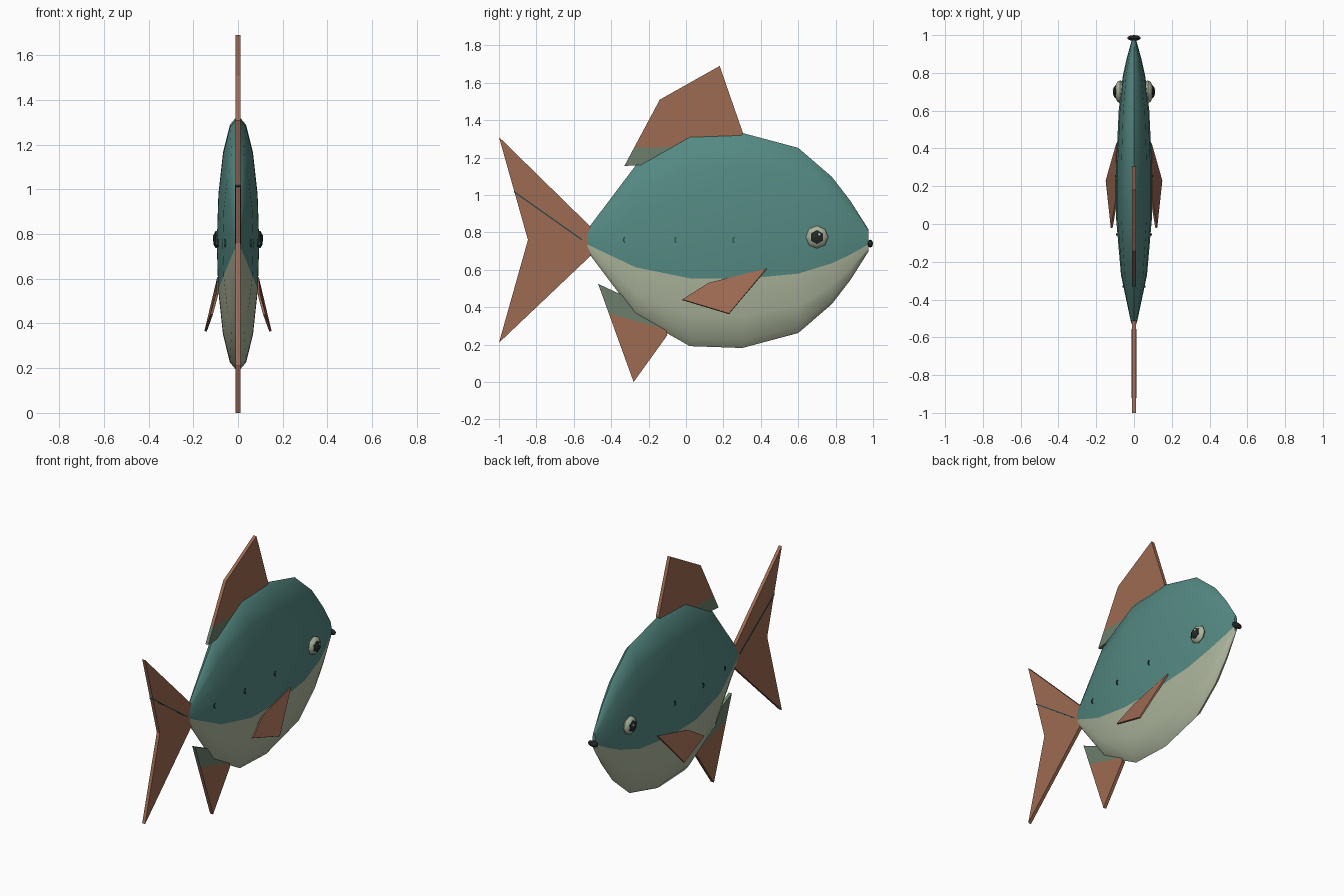
import bpy, bmesh, math
from mathutils import Vector

if "Cube" in bpy.data.objects:
    bpy.data.objects.remove(bpy.data.objects["Cube"])


def material(name, rgb):
    m = bpy.data.materials.new(name)
    m.diffuse_color = (*rgb, 1)
    m.use_nodes = True
    m.node_tree.nodes["Principled BSDF"].inputs["Base Color"].default_value = m.diffuse_color
    return m


TEAL = material("teal scales", (0.09, 0.25, 0.225))
BELLY = material("pale belly", (0.41, 0.46, 0.33))
FIN = material("copper fin", (0.34, 0.145, 0.085))
ROOT = material("grey green fin root", (0.15, 0.21, 0.15))
DARK = material("near black", (0.017, 0.022, 0.02))
MARK = material("dark teal mark", (0.02, 0.06, 0.058))
WHITE = material("eye glint", (0.8, 0.82, 0.8))


def finish(bm, name, mats, smooth=None):
    bmesh.ops.recalc_face_normals(bm, faces=bm.faces)
    me = bpy.data.meshes.new(name)
    bm.to_mesh(me)
    bm.free()
    ob = bpy.data.objects.new(name, me)
    bpy.context.collection.objects.link(ob)
    for m in mats:
        me.materials.append(m)
    if smooth:
        bpy.ops.object.select_all(action='DESELECT')
        ob.select_set(True)
        bpy.context.view_layer.objects.active = ob
        bpy.ops.object.shade_smooth_by_angle(angle=math.radians(smooth))
    return ob


def slab(name, corners, offset, mats, cut=None):
    """Thick plate from 3D corners; beyond the cut plane it takes the second colour."""
    bm = bmesh.new()
    off = Vector(offset)
    a = [bm.verts.new(Vector(c) + off) for c in corners]
    b = [bm.verts.new(Vector(c) - off) for c in corners]
    bm.faces.new(a)
    bm.faces.new(b[::-1])
    n = len(a)
    for i in range(n):
        j = (i + 1) % n
        bm.faces.new((a[j], a[i], b[i], b[j]))
    if cut:
        co, no = Vector(cut[0]), Vector(cut[1])
        bmesh.ops.bisect_plane(bm, geom=bm.verts[:] + bm.edges[:] + bm.faces[:],
                               plane_co=co, plane_no=no)
        for f in bm.faces:
            f.material_index = int((f.calc_center_median() - co).dot(no) > 0)
    return finish(bm, name, mats)


def flat_fin(name, outline, mats, cut=None, half=0.011):
    return slab(name, [(0, y, z) for y, z in outline], (half, 0, 0), mats, cut)


def ball(name, centre, size, mat, u=8, v=6):
    """Squashed sphere with its poles along x."""
    bm = bmesh.new()
    bmesh.ops.create_uvsphere(bm, u_segments=u, v_segments=v, radius=1)
    for p in bm.verts:
        x, y, z = p.co
        p.co = Vector(centre) + Vector((z * size[0], x * size[1], y * size[2]))
    return finish(bm, name, [mat], 40)


# body: lofted oval rings (y, half width, half height)
rings = [(-0.53, 0.012, 0.06), (-0.515, 0.017, 0.075), (-0.27, 0.069, 0.40),
         (0.02, 0.094, 0.565), (0.30, 0.095, 0.575), (0.60, 0.081, 0.495),
         (0.78, 0.06, 0.34), (0.88, 0.038, 0.21), (0.975, 0.011, 0.06)]
half_angles = [90, 67.5, 45, 22.5, 0, -21, -45, -67.5, -90]
angles = half_angles + [180 - a for a in half_angles[-2:0:-1]]
bm = bmesh.new()
loops = []
for y, w, h in rings:
    loops.append([bm.verts.new((w * math.cos(math.radians(a)), y,
                                0.757 + h * math.sin(math.radians(a)))) for a in angles])
count = len(angles)
for r, s in zip(loops, loops[1:]):
    for i in range(count):
        j = (i + 1) % count
        f = bm.faces.new((r[i], r[j], s[j], s[i]))
        f.material_index = int(5 <= i <= 10)
bm.faces.new(loops[0])
bm.faces.new(loops[-1][::-1])
finish(bm, "body", [TEAL, BELLY], 50)

# fins on the centre line
flat_fin("tail_fin", [(-1, 1.31), (-0.51, 0.83), (-0.51, 0.675), (-1, 0.21), (-0.845, 0.76)],
         [FIN])
flat_fin("dorsal_fin", [(-0.33, 1.155), (-0.14, 1.51), (0.18, 1.69), (0.305, 1.33),
                        (0.25, 1.25), (-0.1, 1.17)],
         [FIN, ROOT], ((0, -0.2, 1.253), (0, 0, -1)))
flat_fin("anal_fin", [(-0.47, 0.525), (-0.28, 0), (-0.1, 0.25), (-0.12, 0.36), (-0.33, 0.46)],
         [FIN, ROOT], ((0, -0.405, 0.365), (0, 0.28, 1)))
# thin ray line on the tail
flat_fin("tail_ray", [(-0.92, 1.022), (-0.555, 0.764), (-0.555, 0.756), (-0.92, 1.014)],
         [MARK], half=0.014)

# mouth
ball("mouth", (0, 0.985, 0.74), (0.036, 0.015, 0.022), DARK)

for side, label in ((1, "right"), (-1, "left")):
    # pectoral fin, splayed outwards
    slab("pectoral_fin_" + label,
         [(side * x, y, z) for x, y, z in ((0.088, 0.43, 0.605), (0.145, 0.23, 0.365),
                                           (0.118, -0.02, 0.44), (0.094, 0.12, 0.528))],
         (side * 0.005, 0, 0.002), [FIN])
    # eye, pupil and glint
    ball("eye_" + label, (side * 0.073, 0.70, 0.775), (0.03, 0.061, 0.061), BELLY)
    ball("pupil_" + label, (side * 0.095, 0.70, 0.775), (0.017, 0.04, 0.04), DARK, 6, 5)
    ball("glint_" + label, (side * 0.108, 0.713, 0.789), (0.005, 0.009, 0.009), WHITE, 6, 4)
    # small curved scale marks along the flank
    for k, (y, x) in enumerate(((-0.33, 0.057), (-0.055, 0.09), (0.255, 0.096))):
        arc = [(0.004, 0.018), (-0.007, 0.009), (-0.007, -0.009), (0.004, -0.018),
               (0.004, -0.012), (0, -0.006), (0, 0.006), (0.004, 0.012)]
        slab(f"scale_mark_{label}_{k + 1}", [(side * x, y + dy, 0.76 + dz) for dy, dz in arc],
             (0.004, 0, 0), [MARK])
